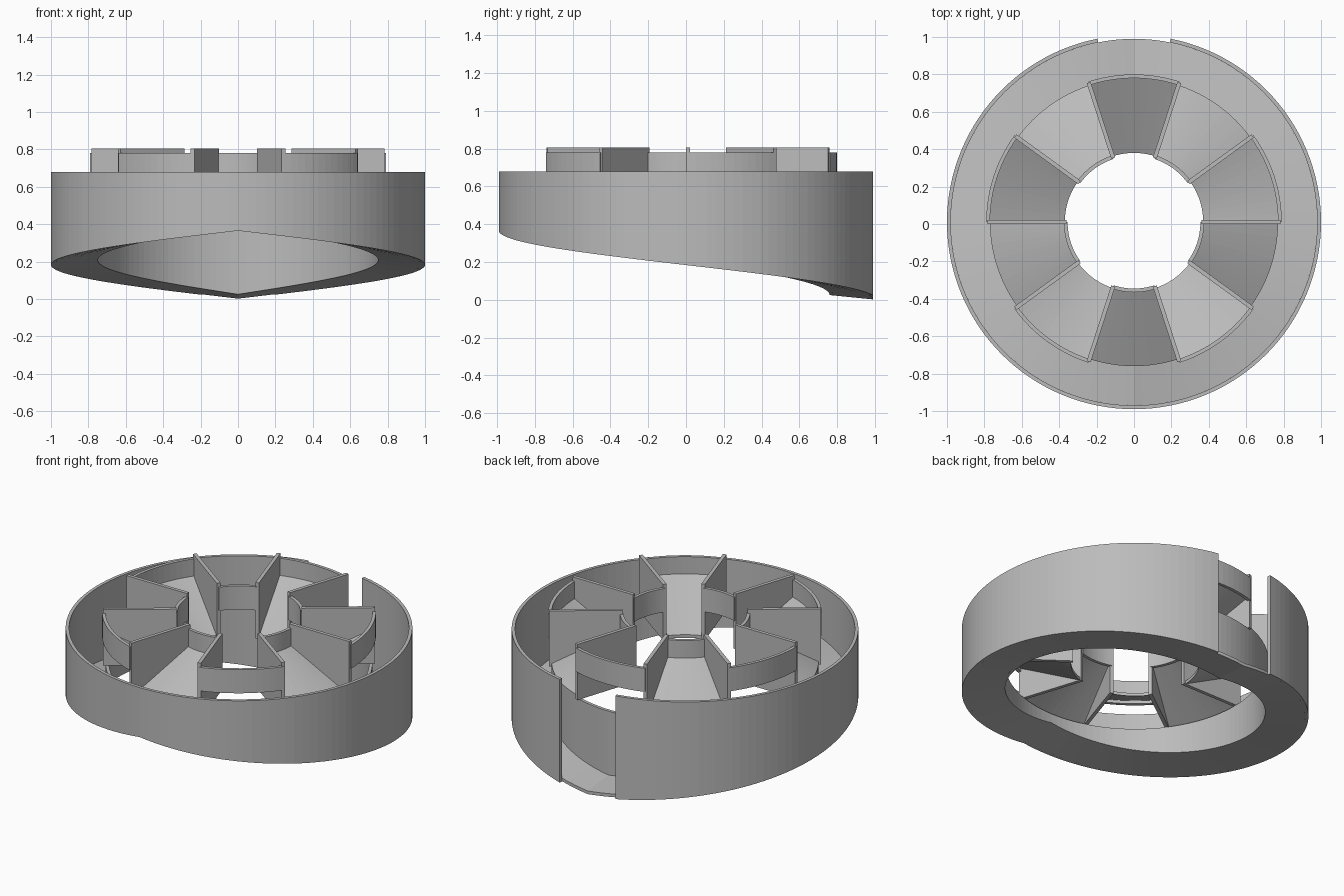
import bpy, bmesh, math

if "Cube" in bpy.data.objects:
    bpy.data.objects.remove(bpy.data.objects["Cube"])

CY = 0.01                     # centre of rotation in y
LOW, MID, ARC_TOP, FIN_TOP = 0.45, 0.65, 0.78, 0.805
GAP = 11.3                    # half angle of the rear outlet, degrees

grey = bpy.data.materials.new("plain grey")
grey.diffuse_color = (0.5, 0.5, 0.5, 1)
grey.use_nodes = True
grey.node_tree.nodes["Principled BSDF"].inputs["Base Color"].default_value = grey.diffuse_color


def finish(bm, name):
    bmesh.ops.recalc_face_normals(bm, faces=bm.faces)
    me = bpy.data.meshes.new(name)
    bm.to_mesh(me)
    bm.free()
    me.materials.append(grey)
    ob = bpy.data.objects.new(name, me)
    bpy.context.collection.objects.link(ob)
    return ob


def sweep(name, a0, a1, section, n):
    """Sweep a closed (r, z) section around the axis from a0 to a1 degrees."""
    full = abs(a1 - a0 - 360) < 1e-6
    bm = bmesh.new()
    rings = []
    for i in range(n if full else n + 1):
        deg = a0 + (a1 - a0) * i / n
        a = math.radians(deg)
        rings.append([bm.verts.new((r * math.cos(a), CY + r * math.sin(a), z))
                      for r, z in section(deg)])
    k = len(rings[0])
    for i in range(n):
        p, q = rings[i], rings[(i + 1) % len(rings)]
        for j in range(k):
            bm.faces.new((p[j], p[(j + 1) % k], q[(j + 1) % k], q[j]))
    if not full:
        bm.faces.new(rings[0])
        bm.faces.new(rings[-1])
    return finish(bm, name)


def bottom(deg, r):
    """Underside height: rises with the angle from the rear, dips outward."""
    t = abs((deg - 90 + 180) % 360 - 180)
    return 0.365 * t / 180 + 0.1 * (1 - r)


def band(r0, r1, z0, z1):
    return lambda deg: [(r0, z0), (r1, z0), (r1, z1), (r0, z1)]


# Casing: outer wall with rear outlet, ramped floor, inner collar
sweep("outer_wall", 90 + GAP, 450 - GAP,
      lambda d: [(0.98, bottom(d, 0.98)), (1, bottom(d, 1)), (1, 0.68), (0.98, 0.68)], 120)
sweep("ramped_floor", 90, 450,
      lambda d: [(0.75, bottom(d, 0.75)), (0.98, bottom(d, 0.98)),
                 (0.98, bottom(d, 0.98) + 0.02), (0.75, bottom(d, 0.75) + 0.02)], 120)
sweep("inner_collar", 90, 450,
      lambda d: [(0.75, bottom(d, 0.75)), (0.77, bottom(d, 0.77)), (0.77, LOW), (0.75, LOW)], 120)

# Ten channels, alternately closed outside (sloping inward) and inside (sloping outward)
T = 0.02
for i in range(10):
    a0, a1 = 36 * i, 36 * (i + 1)
    if i % 2 == 0:
        sweep("outer_arc", a0, a1, band(0.77, 0.79, MID - T, ARC_TOP), 12)
        zi, zo = LOW, MID
    else:
        sweep("inner_arc", a0, a1, band(0.355, 0.375, MID - T, ARC_TOP), 12)
        zi, zo = MID, LOW
    sweep("channel_floor", a0, a1,
          lambda d: [(0.37, zi), (0.77, zo), (0.77, zo + T), (0.37, zi + T)], 12)

    # Upright radial fin between neighbouring channels
    bm = bmesh.new()
    bmesh.ops.create_cube(bm, size=1)
    for v in bm.verts:
        v.co = (0.572 + v.co.x * 0.424, v.co.y * 0.022,
                (LOW + FIN_TOP) / 2 + v.co.z * (FIN_TOP - LOW))
    fin = finish(bm, "radial_fin")
    fin.location = (0, CY, 0)
    fin.rotation_euler.z = math.radians(a0)
